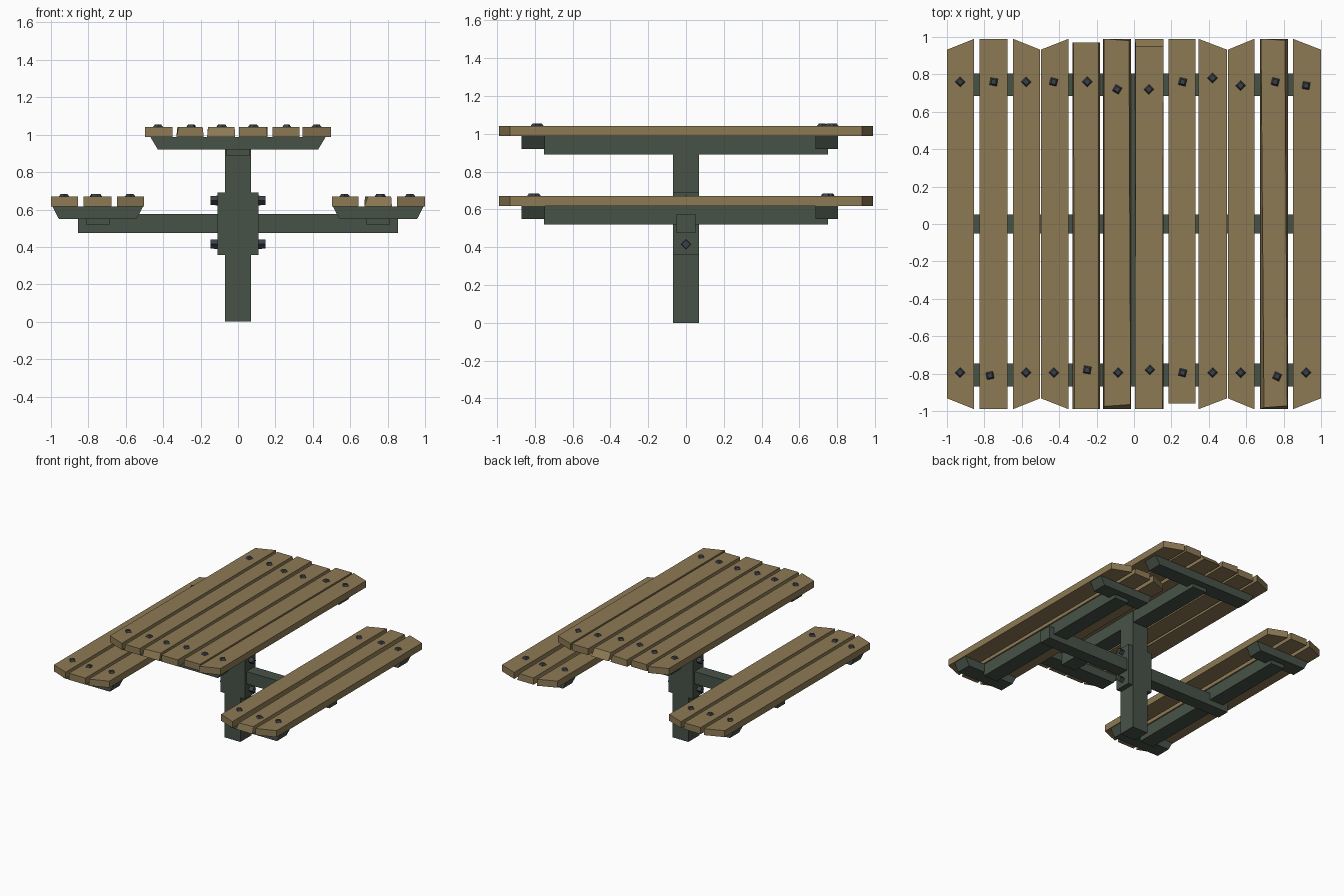
import bpy, bmesh, math
from mathutils import Matrix

if "Cube" in bpy.data.objects:
    bpy.data.objects.remove(bpy.data.objects["Cube"])


def material(name, rgb):
    m = bpy.data.materials.new(name)
    m.diffuse_color = (*rgb, 1)
    m.use_nodes = True
    m.node_tree.nodes["Principled BSDF"].inputs["Base Color"].default_value = m.diffuse_color
    return m


WOOD = material("weathered wood", (0.27, 0.195, 0.09))
GREEN = material("dark green paint", (0.062, 0.086, 0.064))
STEEL = material("dark steel", (0.045, 0.053, 0.066))


def make(name, bm, mat):
    bmesh.ops.recalc_face_normals(bm, faces=bm.faces)
    me = bpy.data.meshes.new(name)
    bm.to_mesh(me)
    bm.free()
    me.materials.append(mat)
    ob = bpy.data.objects.new(name, me)
    bpy.context.collection.objects.link(ob)
    return ob


def loft(name, bottom, top, mat):
    """Solid between two matching rings of 3D points."""
    bm = bmesh.new()
    a = [bm.verts.new(p) for p in bottom]
    b = [bm.verts.new(p) for p in top]
    n = len(a)
    bm.faces.new(a[::-1])
    bm.faces.new(b)
    for i in range(n):
        j = (i + 1) % n
        bm.faces.new((a[i], a[j], b[j], b[i]))
    return make(name, bm, mat)


def rect(x0, x1, y0, y1, z):
    return [(x0, y0, z), (x1, y0, z), (x1, y1, z), (x0, y1, z)]


def box(name, x0, x1, y0, y1, z0, z1, mat=GREEN):
    return loft(name, rect(x0, x1, y0, y1, z0), rect(x0, x1, y0, y1, z1), mat)


def bolt(name, matrix, r0, r1, h):
    bm = bmesh.new()
    bmesh.ops.create_cone(bm, cap_ends=True, segments=4, radius1=r0, radius2=r1,
                          depth=h, matrix=matrix)
    return make(name, bm, STEEL)


# Post and the arm that carries both benches
box("post", -0.07, 0.07, -0.07, 0.07, 0, 0.985)
box("bench_arm", -0.855, 0.855, -0.05, 0.05, 0.475, 0.575)

# Clamp plates on the post, with their bolts
for s, side in ((-1, "left"), (1, "right")):
    xs = sorted((s * 0.065, s * 0.11))
    box(side + "_clamp_plate", *xs, -0.068, 0.068, 0.358, 0.69)
    for z in (0.415, 0.648):
        bolt(side + "_clamp_bolt",
             Matrix.Translation((s * 0.125, 0, z)) @ Matrix.Rotation(s * math.pi / 2, 4, 'Y'),
             0.026, 0.024, 0.042)


# Lengthwise beam and two tapered cleats under each surface
def underframe(name, cx, half_beam, half_cleat, taper, z):
    box(name + "_beam", cx - half_beam, cx + half_beam, -0.75, 0.75, z - 0.097, z)
    w, v = half_cleat, half_cleat - taper
    for y0, y1 in ((-0.87, -0.745), (0.685, 0.805)):
        loft(name + "_cleat", rect(cx - v, cx + v, y0, y1, z - 0.067),
             rect(cx - w, cx + w, y0, y1, z), GREEN)


underframe("table", 0, 0.065, 0.468, 0.04, 0.987)
for side, cx in (("left_bench", -0.75), ("right_bench", 0.75)):
    underframe(side, cx, 0.062, 0.243, 0.035, 0.617)

# Planks: x0, x1, clipped side, front y, back y
PLANKS = [
    (-1.0, -0.855, -1, -0.99, 0.99), (-0.825, -0.677, 0, -0.99, 0.99),
    (-0.647, -0.502, 1, -0.99, 0.99),
    (-0.498, -0.35, -1, -0.99, 0.99), (-0.33, -0.183, 0, -0.99, 0.97),
    (-0.165, -0.015, 0, -0.99, 0.99), (0.005, 0.157, 0, -0.99, 0.99),
    (0.185, 0.33, 0, -0.96, 0.99), (0.345, 0.497, 1, -0.99, 0.99),
    (0.502, 0.643, -1, -0.99, 0.99), (0.675, 0.823, 0, -0.99, 0.99),
    (0.85, 1.0, 1, -0.99, 0.99)]
# Worn planks: how far the top is drawn in at each corner (front left, front right, back right, back left)
WORN = {
    4: [(0.012, 0), (-0.006, 0), (-0.006, 0), (0.006, 0)],
    5: [(0.005, 0.015), (-0.003, 0.025), (-0.012, -0.01), (0.004, 0)],
    6: [(0, 0), (-0.004, 0), (0, -0.04), (0.004, -0.04)],
    10: [(0.02, 0.008), (-0.004, 0.018), (-0.016, -0.008), (0.004, 0)]}
# Bolt heads on each plank: back x, back y, back turn, then front
BACK = [(-0.93, 0.76, 0), (-0.75, 0.76, 35), (-0.577, 0.76, 0), (-0.43, 0.76, 30),
        (-0.25, 0.76, 0), (-0.09, 0.72, 15), (0.08, 0.72, 0), (0.26, 0.76, 30),
        (0.42, 0.78, 0), (0.57, 0.74, 0), (0.755, 0.76, 30), (0.92, 0.74, 35)]
FRONT = [(-0.93, -0.795, 0), (-0.77, -0.81, 55), (-0.577, -0.795, 0), (-0.428, -0.795, 0),
         (-0.25, -0.78, 35), (-0.085, -0.795, 0), (0.085, -0.78, 0), (0.26, -0.795, 30),
         (0.42, -0.795, 0), (0.57, -0.795, 0), (0.765, -0.815, 20), (0.92, -0.795, 0)]

for i, (x0, x1, clip, y0, y1) in enumerate(PLANKS):
    is_table = 3 <= i <= 8
    name = "table" if is_table else ("left_bench" if i < 3 else "right_bench")
    z0 = 0.987 if is_table else 0.617
    z1 = z0 + 0.053
    c0, c1 = (0.058 if clip < 0 else 0), (0.058 if clip > 0 else 0)
    ring = [(x0, y0 + c0), (x1, y0 + c1), (x1, y1 - c1), (x0, y1 - c0)]
    inset = WORN.get(i, [(0, 0)] * 4)
    loft(name + "_plank", [(x, y, z0) for x, y in ring],
         [(x + dx, y + dy, z1) for (x, y), (dx, dy) in zip(ring, inset)], WOOD)
    for bx, by, turn in (BACK[i], FRONT[i]):
        bolt(name + "_plank_bolt",
             Matrix.Translation((bx, by, z1 + 0.003)) @ Matrix.Rotation(math.radians(turn), 4, 'Z'),
             0.034, 0.017, 0.022)
